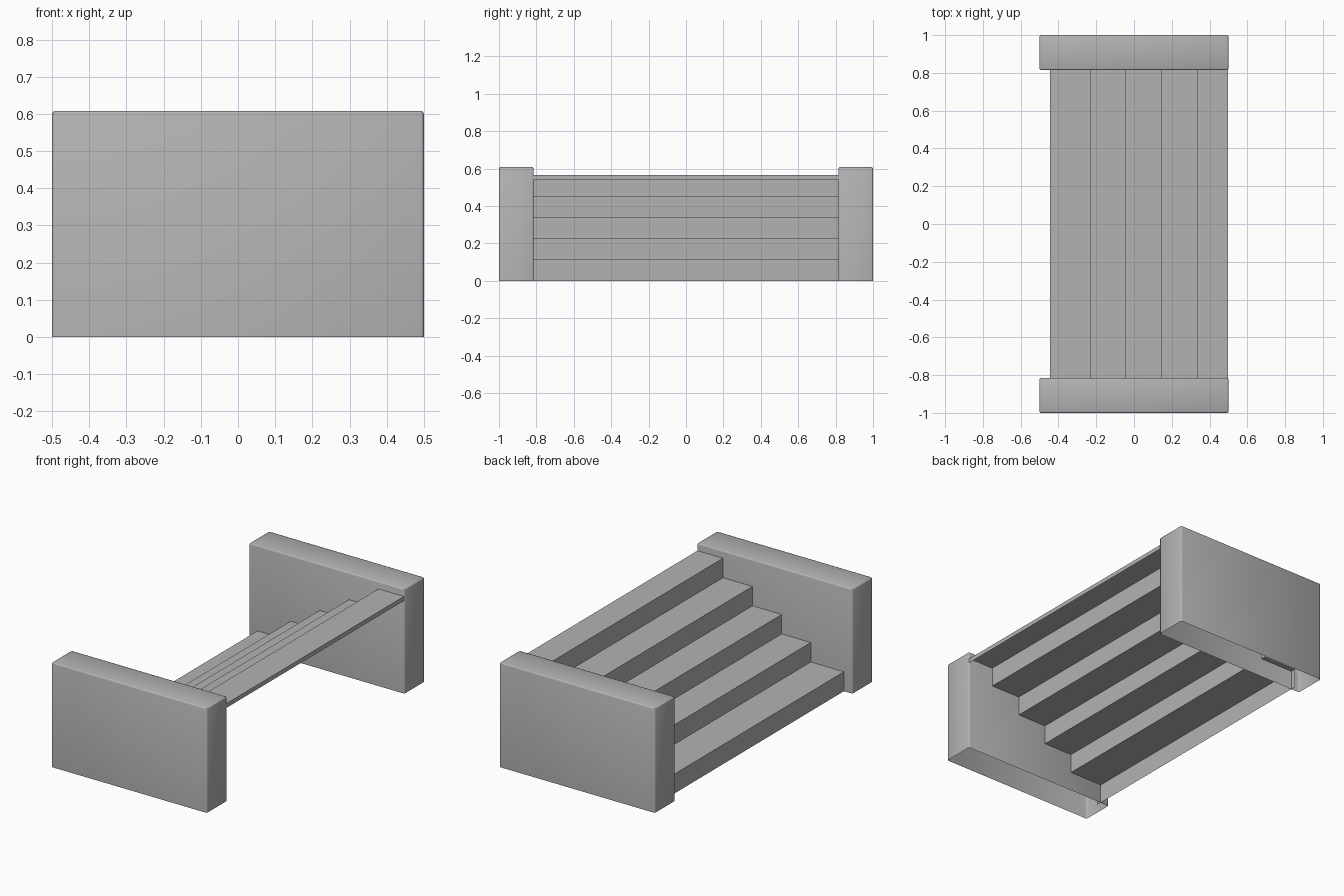
import bpy
import bmesh

cube = bpy.data.objects.get("Cube")
if cube:
    bpy.data.objects.remove(cube, do_unlink=True)

# Plain grey for every part
grey = bpy.data.materials.new("plain_grey")
grey.use_nodes = True
GREY = (0.45, 0.45, 0.45, 1)
grey.diffuse_color = GREY
grey.node_tree.nodes["Principled BSDF"].inputs["Base Color"].default_value = GREY

WALL_HEIGHT = 0.608
WALL_DEPTH = 0.185
STEPS = 5
RISE = 0.113


def finish(bm, name):
    mesh = bpy.data.meshes.new(name)
    bm.to_mesh(mesh)
    bm.free()
    mesh.materials.append(grey)
    obj = bpy.data.objects.new(name, mesh)
    bpy.context.collection.objects.link(obj)
    return obj


# Hollow side wall, open underneath, with softened edges
def side_wall(name, side):
    bm = bmesh.new()
    bmesh.ops.create_cube(bm, size=1)
    for v in bm.verts:
        v.co.y = v.co.y * WALL_DEPTH + side * (1 - WALL_DEPTH / 2)
        v.co.z = (v.co.z + 0.5) * WALL_HEIGHT
    bottom = [f for f in bm.faces if f.normal.z < -0.9]
    bmesh.ops.delete(bm, geom=bottom, context='FACES_ONLY')
    edges = [e for e in bm.edges if not e.is_boundary]
    bmesh.ops.bevel(bm, geom=edges, offset=0.008, segments=2,
                    profile=0.5, affect='EDGES')
    obj = finish(bm, name)
    bpy.ops.object.select_all(action='DESELECT')
    obj.select_set(True)
    bpy.context.view_layer.objects.active = obj
    bpy.ops.object.shade_smooth_by_angle(angle=0.8)


side_wall("front_wall", -1)
side_wall("back_wall", 1)

# Thin folded stair sheet: risers and treads climbing towards +x
riser_x = [-0.445, -0.232, -0.045, 0.143, 0.333, 0.497]
profile = [(riser_x[0], 0)]
for i in range(STEPS):
    z = (i + 1) * RISE
    profile += [(riser_x[i], z), (riser_x[i + 1], z)]
# Short lip turned down behind the top tread
profile.append((riser_x[-1], STEPS * RISE - 0.025))

bm = bmesh.new()
rows = [[bm.verts.new((x, y, z)) for x, z in profile] for y in (-0.845, 0.845)]
for i in range(len(profile) - 1):
    bm.faces.new((rows[0][i], rows[0][i + 1], rows[1][i + 1], rows[1][i]))
bm.normal_update()
for f in bm.faces:
    # Treads look up, risers look towards -x, the lip towards +x
    lip = f.calc_center_median().x > 0.49
    facing = f.normal.z + (f.normal.x if lip else -f.normal.x)
    if facing < 0:
        f.normal_flip()
finish(bm, "stairs")
